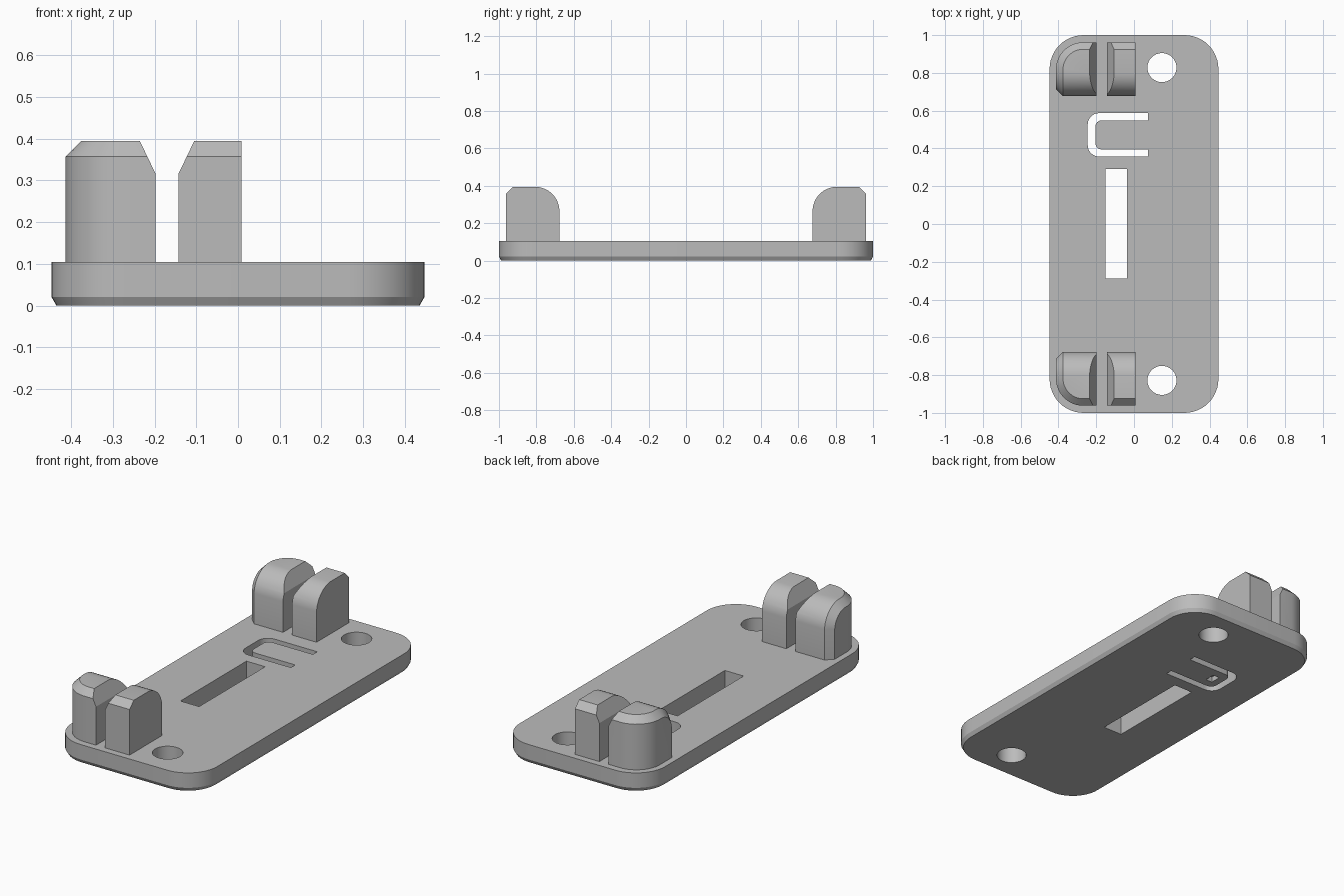
import bpy, bmesh, math
from mathutils import Vector

if "Cube" in bpy.data.objects:
    bpy.data.objects.remove(bpy.data.objects["Cube"])

grey = bpy.data.materials.new("light grey")
grey.diffuse_color = (0.5, 0.5, 0.5, 1)
grey.use_nodes = True
grey.node_tree.nodes["Principled BSDF"].inputs["Base Color"].default_value = grey.diffuse_color


def add_object(name, bm, cutter=False):
    bmesh.ops.recalc_face_normals(bm, faces=bm.faces[:])
    mesh = bpy.data.meshes.new(name)
    bm.to_mesh(mesh)
    bm.free()
    mesh.materials.append(grey)
    ob = bpy.data.objects.new(name, mesh)
    bpy.context.collection.objects.link(ob)
    ob.hide_render = cutter
    ob.hide_viewport = False
    return ob


def arc(cx, cy, r, a0, a1, n=10):
    return [(cx + r * math.cos(math.radians(a0 + (a1 - a0) * i / n)),
             cy + r * math.sin(math.radians(a0 + (a1 - a0) * i / n))) for i in range(n + 1)]


def rounded_rect(hx, hy, r):
    pts = []
    for sx, sy, a in ((1, 1, 0), (-1, 1, 90), (-1, -1, 180), (1, -1, 270)):
        pts += arc(sx * (hx - r), sy * (hy - r), r, a, a + 90, 12)
    return pts


def rect(x0, x1, y0, y1):
    return [(x0, y0), (x1, y0), (x1, y1), (x0, y1)]


def loft(layers):
    """Closed solid through stacked outlines, given as (points, z)."""
    bm = bmesh.new()
    rings = [[bm.verts.new((x, y, z)) for x, y in pts] for pts, z in layers]
    bm.faces.new(rings[0][::-1])
    bm.faces.new(rings[-1])
    for a, b in zip(rings, rings[1:]):
        for i in range(len(a)):
            j = (i + 1) % len(a)
            bm.faces.new((a[i], a[j], b[j], b[i]))
    return bm


def smooth(ob, angle=25):
    bpy.ops.object.select_all(action='DESELECT')
    ob.select_set(True)
    bpy.context.view_layer.objects.active = ob
    bpy.ops.object.shade_smooth_by_angle(angle=math.radians(angle))


# Base plate with rounded corners and a bevelled lower edge
TOP = 0.104
plate = add_object("base_plate", loft([
    (rounded_rect(0.435, 0.988, 0.168), 0),
    (rounded_rect(0.447, 1.0, 0.18), 0.021),
    (rounded_rect(0.447, 1.0, 0.18), TOP)]))

# Openings: screw holes, long slot, U-shaped slit around the tongue, small pocket below
u_slit = ([(0.075, 0.357)] + arc(-0.185, 0.417, 0.06, 270, 180, 8)
          + arc(-0.185, 0.527, 0.06, 180, 90, 8) + [(0.075, 0.587), (0.075, 0.549)]
          + arc(-0.17, 0.514, 0.035, 90, 180, 8)
          + arc(-0.17, 0.43, 0.035, 180, 270, 8) + [(0.075, 0.395)])
openings = [
    ("screw_hole_back", arc(0.148, 0.828, 0.077, 0, 348.75, 31), 0.2),
    ("screw_hole_front", arc(0.148, -0.828, 0.077, 0, 348.75, 31), 0.2),
    ("long_slot", rect(-0.152, -0.037, -0.288, 0.291), 0.2),
    ("tongue_slit", u_slit, 0.2),
    ("tongue_pocket", rect(-0.165, -0.125, 0.442, 0.502), 0.03)]
cutters = []
for name, pts, height in openings:
    cutter = add_object(name + "_cutter", loft([(pts, -0.1), (pts, height)]), True)
    cutters.append(cutter)
    mod = plate.modifiers.new(name, 'BOOLEAN')
    mod.operation = 'DIFFERENCE'
    mod.solver = 'EXACT'
    mod.object = cutter
bpy.context.view_layer.objects.active = plate
for name, _, _ in openings:
    bpy.ops.object.modifier_apply(modifier=name)
for cutter in cutters:
    bpy.data.objects.remove(cutter)
smooth(plate)


# Posts: convex blocks trimmed by planes
Y0, Y1, Z1 = 0.677, 0.962, 0.394
ARC, CORNER, CH = 0.13, 0.145, 0.037


def trim(bm, point, normal):
    bmesh.ops.bisect_plane(bm, geom=bm.verts[:] + bm.edges[:] + bm.faces[:], dist=1e-6,
                           plane_co=point, plane_no=Vector(normal).normalized(), clear_outer=True)
    open_edges = [e for e in bm.edges if e.is_boundary]
    if open_edges:
        bmesh.ops.holes_fill(bm, edges=open_edges, sides=0)


def post(name, x0, x1, outer, side):
    bm = loft([(rect(x0, x1, Y0, Y1), TOP - 0.002), (rect(x0, x1, Y0, Y1), Z1)])
    steps = 10
    for i in range(steps + 1):
        t = math.pi / 2 * i / steps
        c, s = math.cos(t), math.sin(t)
        # rounded shoulder facing the middle of the plate
        p = Vector((x0, Y0 + ARC - ARC * c, Z1 - ARC + ARC * s))
        if 0 < i < steps:
            trim(bm, p, (0, -c, s))
        if outer:
            # chamfer that follows the shoulder
            trim(bm, p + Vector((CH, 0, 0)), (-1, -c, s))
            # rounded upright corner with its chamfered top
            q = Vector((x0 + CORNER - CORNER * c, Y1 - CORNER + CORNER * s, Z1 - CH))
            if 0 < i < steps:
                trim(bm, q, (-c, s, 0))
            trim(bm, q, (-c, s, 1))
    # chamfer on the end edge, and lead-in beside the gap
    trim(bm, (x0, Y1, Z1 - CH), (0, 1, 1))
    gap_x, d = (x1, 1) if outer else (x0, -1)
    trim(bm, (gap_x, 0, Z1 - 0.077), (d * 0.077, 0, CH))
    bmesh.ops.remove_doubles(bm, verts=bm.verts[:], dist=1e-5)
    for v in bm.verts:
        v.co.y *= side
    smooth(add_object(name, bm), 20)


for label, side in (("back", 1), ("front", -1)):
    post(label + "_outer_post", -0.413, -0.198, True, side)
    post(label + "_inner_post", -0.142, 0.008, False, side)
